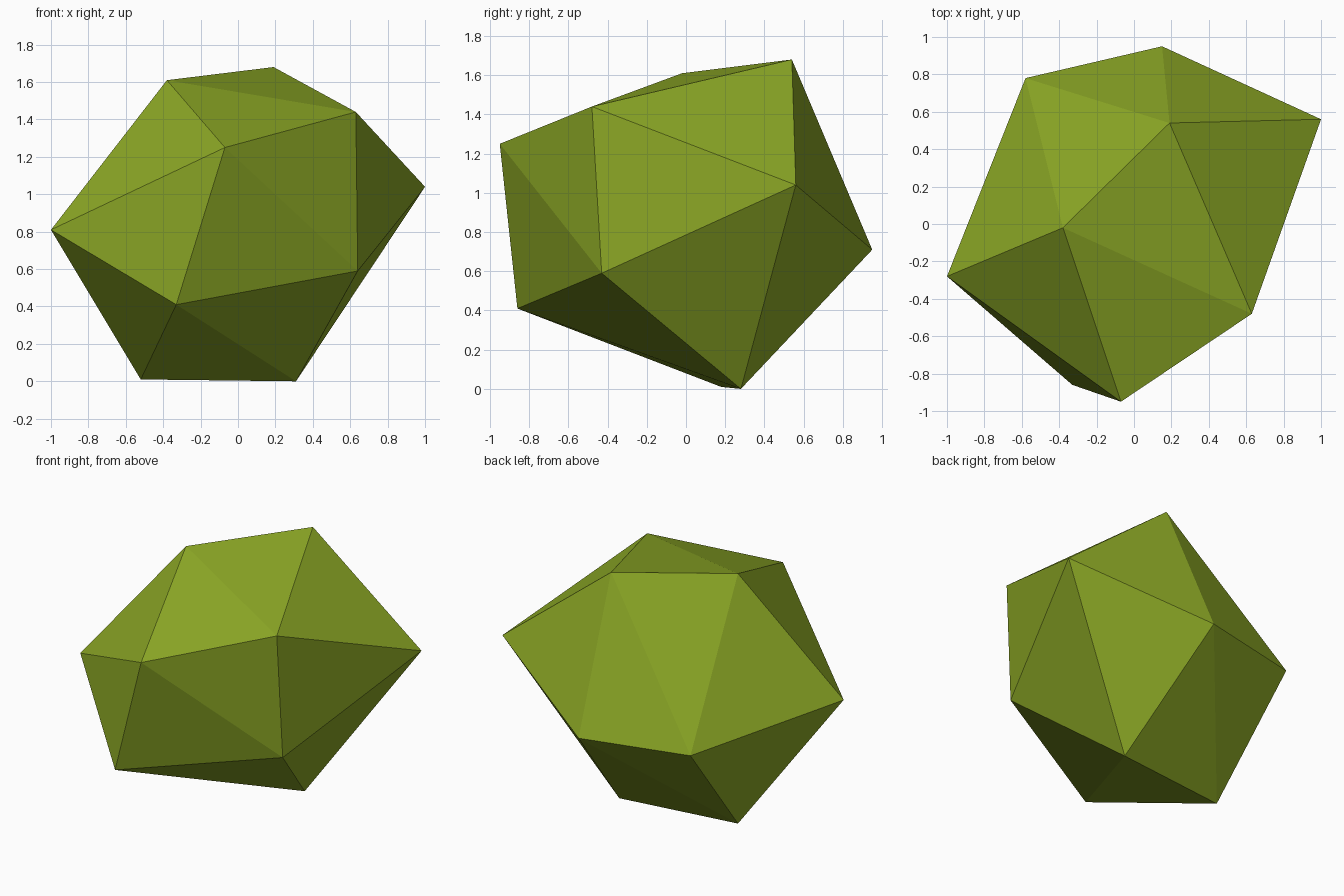
import bpy
import bmesh

cube = bpy.data.objects.get("Cube")
if cube:
    bpy.data.objects.remove(cube, do_unlink=True)

# One flat leaf green
leaf_green = bpy.data.materials.new("leaf_green")
leaf_green.use_nodes = True
colour = (0.265, 0.395, 0.019, 1.0)
leaf_green.diffuse_color = colour
shader = next(n for n in leaf_green.node_tree.nodes if n.type == "BSDF_PRINCIPLED")
shader.inputs["Base Color"].default_value = colour
shader.inputs["Roughness"].default_value = 0.9

# Corners of the irregular twenty-sided clump, from the ground upwards
ground_corners = [(-0.52, 0.18, 0.01), (0.31, 0.28, 0)]
lower_corners = [(-0.33, -0.86, 0.41), (0.64, -0.43, 0.59),
                 (0.15, 0.95, 0.71), (-0.58, 0.78, 0.72)]
upper_corners = [(-1, -0.28, 0.81), (1, 0.56, 1.04),
                 (-0.07, -0.95, 1.25), (0.63, -0.48, 1.44)]
crown_corners = [(-0.38, -0.02, 1.61), (0.19, 0.54, 1.68)]


def build_hull(name, corners, material):
    """Stretch a closed, flat-shaded faceted skin over the corners."""
    bm = bmesh.new()
    for corner in corners:
        bm.verts.new(corner)
    bmesh.ops.convex_hull(bm, input=bm.verts[:])
    bmesh.ops.recalc_face_normals(bm, faces=bm.faces[:])
    for face in bm.faces:
        face.smooth = False
    mesh = bpy.data.meshes.new(name)
    bm.to_mesh(mesh)
    bm.free()
    mesh.materials.append(material)
    obj = bpy.data.objects.new(name, mesh)
    bpy.context.collection.objects.link(obj)
    return obj


# The whole clump
build_hull("foliage_clump",
           ground_corners + lower_corners + upper_corners + crown_corners,
           leaf_green)
